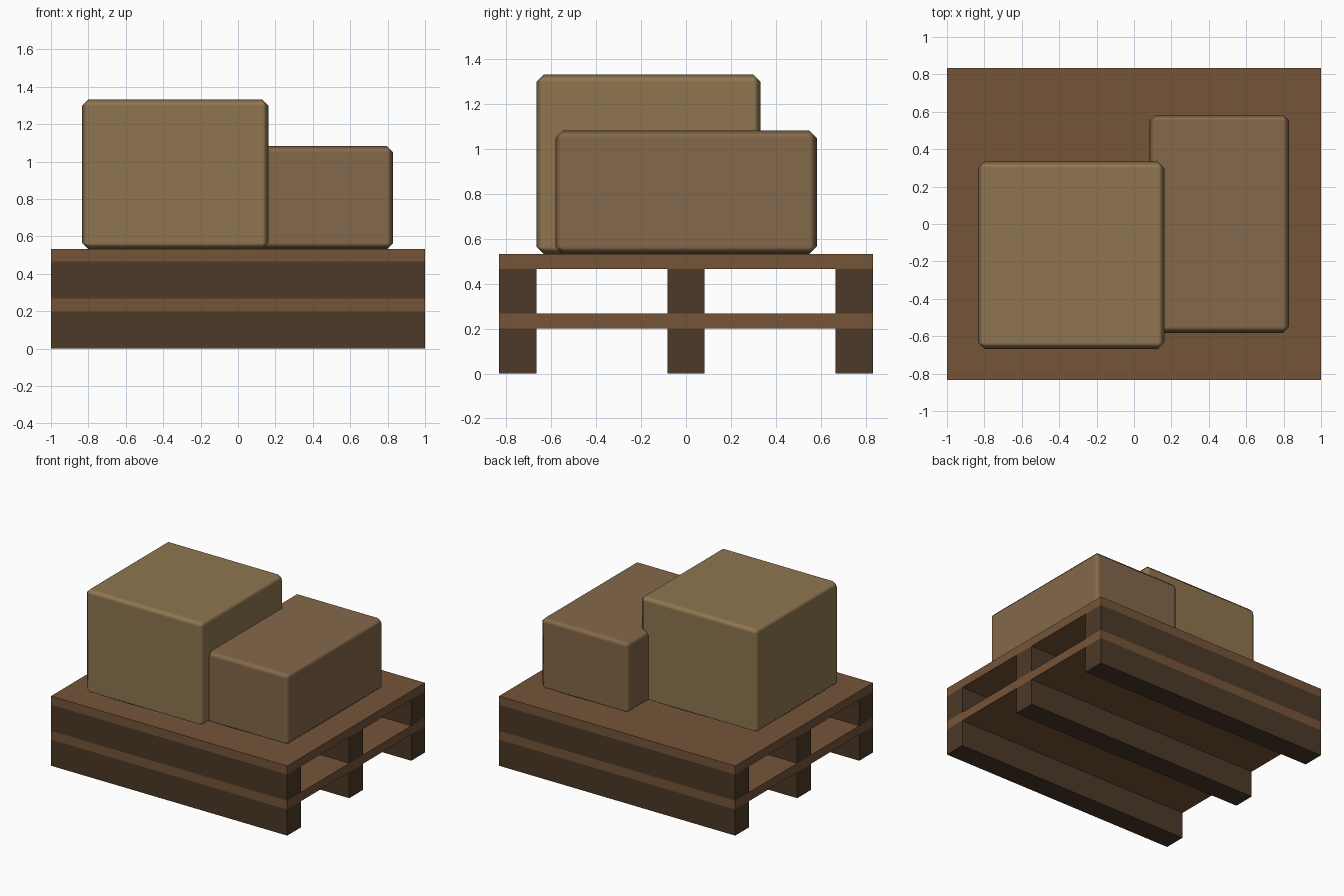
import bpy

if "Cube" in bpy.data.objects:
    bpy.data.objects.remove(bpy.data.objects["Cube"])


def material(name, color):
    m = bpy.data.materials.new(name)
    m.diffuse_color = (*color, 1)
    m.use_nodes = True
    m.node_tree.nodes["Principled BSDF"].inputs["Base Color"].default_value = m.diffuse_color
    return m


def block(name, lo, hi, mat, chamfer=0):
    size = [b - a for a, b in zip(lo, hi)]
    bpy.ops.mesh.primitive_cube_add(size=1, location=[(a + b) / 2 for a, b in zip(lo, hi)])
    ob = bpy.context.object
    ob.name = name
    ob.scale = size
    bpy.ops.object.transform_apply(location=False, rotation=False, scale=True)
    ob.data.materials.append(mat)
    if chamfer:
        # single chamfer with face-weighted smooth shading
        bpy.ops.object.shade_smooth()
        bev = ob.modifiers.new("chamfer", "BEVEL")
        bev.width = chamfer
        bev.segments = 1
        bev.limit_method = "NONE"
        bev.harden_normals = True
    return ob


plank = material("plank_wood", (0.178, 0.089, 0.040))
beam = material("beam_wood", (0.072, 0.041, 0.021))
card_light = material("light_cardboard", (0.275, 0.181, 0.080))
card_dark = material("dark_cardboard", (0.231, 0.138, 0.069))

# Pallet decks
HALF_Y = 0.833
for name, z0, z1 in (("lower_deck", 0.2, 0.267), ("top_deck", 0.467, 0.533)):
    block(name, (-1, -HALF_Y, z0), (1, HALF_Y, z1), plank)

# Three beams under each deck
for side, y in (("front", -0.75), ("middle", 0), ("back", 0.75)):
    for level, z0, z1 in (("foot", 0, 0.2), ("spacer", 0.267, 0.467)):
        block(f"{side}_{level}", (-1, y - 0.083, z0), (1, y + 0.083, z1), beam)

# Cartons
block("large_carton", (-0.833, -0.667, 0.533), (0.162, 0.333, 1.333), card_light, 0.033)
block("small_carton", (0.083, -0.582, 0.533), (0.83, 0.583, 1.083), card_dark, 0.033)
